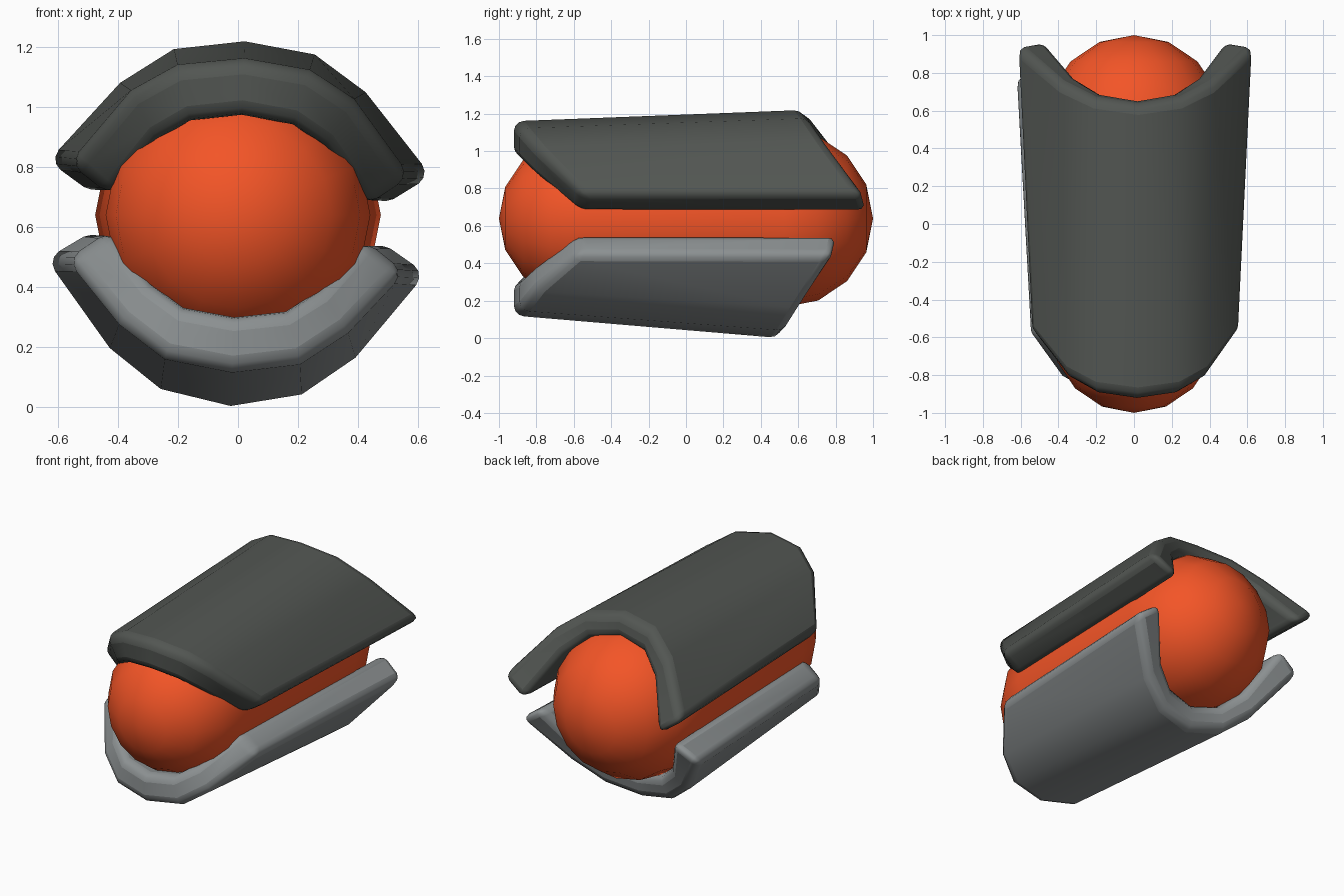
import bpy, bmesh, math

if "Cube" in bpy.data.objects:
    bpy.data.objects.remove(bpy.data.objects["Cube"])

AXIS_Z = 0.64          # height of the long axis
TILT = math.radians(2.2)


def material(name, rgb):
    m = bpy.data.materials.new(name)
    m.diffuse_color = (*rgb, 1)
    m.use_nodes = True
    m.node_tree.nodes["Principled BSDF"].inputs["Base Color"].default_value = m.diffuse_color
    return m


def finish(name, bm, mat, bevel=0):
    bmesh.ops.recalc_face_normals(bm, faces=bm.faces[:])
    me = bpy.data.meshes.new(name)
    bm.to_mesh(me)
    bm.free()
    ob = bpy.data.objects.new(name, me)
    bpy.context.collection.objects.link(ob)
    me.materials.append(mat)
    if bevel:
        b = ob.modifiers.new("rounded_rim", 'BEVEL')
        b.width = bevel
        b.segments = 3
        b.limit_method = 'ANGLE'
        b.angle_limit = math.radians(42)
    bpy.ops.object.select_all(action='DESELECT')
    ob.select_set(True)
    bpy.context.view_layer.objects.active = ob
    bpy.ops.object.shade_smooth_by_angle(angle=math.radians(60))
    return ob


def mirrored(half):
    # half runs from the apex to the right tip; returns left tip to right tip
    return [(-x, y, z) for x, y, z in half[:0:-1]] + half


def shell(name, mat, front_out, front_in, back_in, back_out, front_y, back_y):
    """Curved plate: four rails (apex to tip), mirrored in x, joined in a tube."""
    bm = bmesh.new()
    rails = []
    for pts, ys, dy in ((front_out, front_y, 0), (front_in, front_y, 0),
                        (back_in, back_y, 0.03), (back_out, back_y, 0)):
        rail = []
        for x, y, z in mirrored([(x, y + dy, z) for (x, z), y in zip(pts, ys)]):
            h = z - AXIS_Z
            rail.append(bm.verts.new((x * math.cos(TILT) + h * math.sin(TILT), y,
                                      AXIS_Z + h * math.cos(TILT) - x * math.sin(TILT))))
        rails.append(rail)
    for k in range(4):
        a, b = rails[k], rails[(k + 1) % 4]
        for i in range(len(a) - 1):
            bm.faces.new((a[i], a[i + 1], b[i + 1], b[i]))
    for end in (0, -1):
        bm.faces.new([r[end] for r in rails])
    return finish(name, bm, mat, 0.05)


# Core: tapered capsule with 16 sides, lying along y
bm = bmesh.new()
SIDES = 16
profile = []
for k in range(1, 5):
    a = k * math.pi / 8
    profile.append((0.44 * math.sin(a), -0.56 - 0.44 * math.cos(a)))
for k in range(4, 0, -1):
    a = k * math.pi / 8
    profile.append((0.475 * math.sin(a), 0.525 + 0.475 * math.cos(a)))
rings = [[bm.verts.new((r * math.cos(2 * math.pi * i / SIDES), y,
                        AXIS_Z + r * math.sin(2 * math.pi * i / SIDES)))
          for i in range(SIDES)] for r, y in profile]
tips = [bm.verts.new((0, y, AXIS_Z)) for y in (-1, 1)]
for i in range(SIDES):
    j = (i + 1) % SIDES
    for a, b in zip(rings, rings[1:]):
        bm.faces.new((a[i], a[j], b[j], b[i]))
    bm.faces.new((tips[0], rings[0][j], rings[0][i]))
    bm.faces.new((tips[1], rings[-1][i], rings[-1][j]))
finish("core_capsule", bm, material("orange", (0.9, 0.09, 0.02)))

# Upper shell
shell("upper_shell", material("dark_grey", (0.085, 0.093, 0.085)),
      [(0, 1.16), (0.22, 1.13), (0.37, 1.04), (0.565, 0.79)],
      [(0, 0.97), (0.17, 0.945), (0.28, 0.875), (0.42, 0.685)],
      [(0, 1.07), (0.19, 1.04), (0.32, 0.935), (0.475, 0.685)],
      [(0, 1.22), (0.235, 1.185), (0.41, 1.065), (0.64, 0.795)],
      [-0.92, -0.89, -0.81, -0.56], [0.63, 0.665, 0.75, 0.95])

# Lower shell
shell("lower_shell", material("mid_grey", (0.26, 0.28, 0.285)),
      [(0, 0.12), (0.225, 0.155), (0.38, 0.265), (0.56, 0.47)],
      [(0, 0.305), (0.17, 0.33), (0.28, 0.405), (0.42, 0.575)],
      [(0, 0.16), (0.19, 0.2), (0.32, 0.305), (0.47, 0.575)],
      [(0, 0.0), (0.235, 0.048), (0.41, 0.178), (0.635, 0.47)],
      [-0.92, -0.89, -0.81, -0.58], [0.5, 0.535, 0.61, 0.79])
